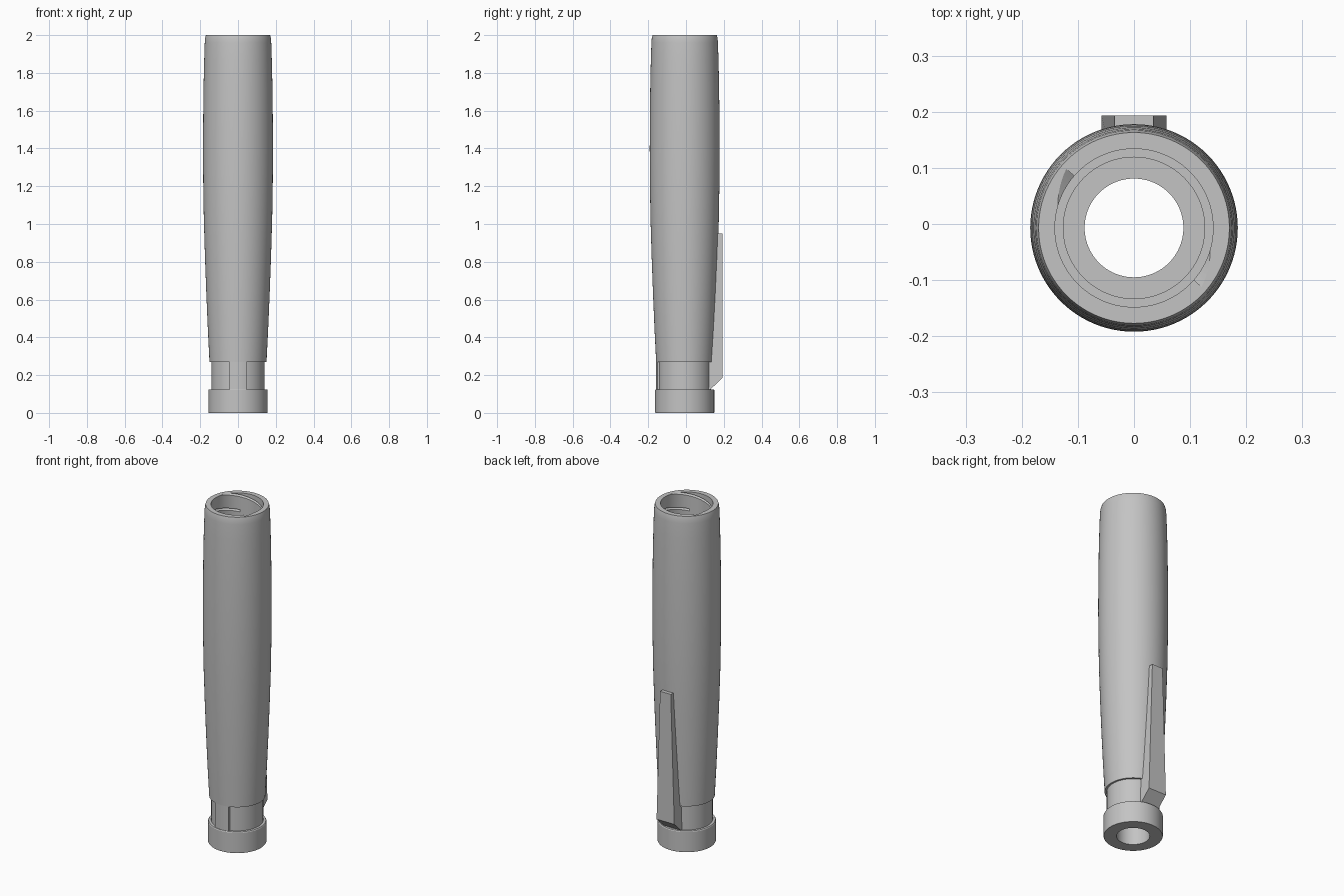
import bpy
import bmesh
from math import radians, sin, cos, asin, pi

cube = bpy.data.objects.get("Cube")
if cube:
    bpy.data.objects.remove(cube, do_unlink=True)

AXIS_Y = -0.007
SEGMENTS = 96

grey = bpy.data.materials.new("light_grey")
grey.use_nodes = True
colour = (0.55, 0.55, 0.55, 1)
grey.diffuse_color = colour
grey.node_tree.nodes["Principled BSDF"].inputs["Base Color"].default_value = colour


def finish(name, bm, y=0.0):
    bmesh.ops.recalc_face_normals(bm, faces=bm.faces)
    mesh = bpy.data.meshes.new(name)
    bm.to_mesh(mesh)
    bm.free()
    mesh.materials.append(grey)
    obj = bpy.data.objects.new(name, mesh)
    obj.location.y = y
    bpy.context.collection.objects.link(obj)
    return obj


def activate(obj):
    bpy.ops.object.select_all(action="DESELECT")
    obj.select_set(True)
    bpy.context.view_layer.objects.active = obj


def smooth(obj):
    activate(obj)
    bpy.ops.object.shade_smooth_by_angle(angle=radians(25))


def bridge(bm, rings, closed):
    """Join rings of vertices; cap the ends unless the rings close on themselves."""
    pairs = list(zip(rings, rings[1:]))
    if closed:
        pairs.append((rings[-1], rings[0]))
    else:
        bm.faces.new(rings[0])
        bm.faces.new(rings[-1])
    for a, b in pairs:
        for i in range(len(a)):
            j = (i + 1) % len(a)
            bm.faces.new((a[i], a[j], b[j], b[i]))


def lathe(name, profile):
    bm = bmesh.new()
    rings = []
    for s in range(SEGMENTS):
        t = 2 * pi * s / SEGMENTS
        rings.append([bm.verts.new((r * cos(t), r * sin(t), z)) for r, z in profile])
    bridge(bm, rings, True)
    return finish(name, bm, AXIS_Y)


def prism(name, lower, upper):
    """Solid between two matching outlines."""
    bm = bmesh.new()
    bridge(bm, [[bm.verts.new(p) for p in lower], [bm.verts.new(p) for p in upper]], False)
    return finish(name, bm)


# Hollow body: swelling outside, stepped bore inside
body = lathe("body", [
    (0.088, 0.27), (0.151, 0.27), (0.160, 0.45), (0.168, 0.64), (0.175, 0.83),
    (0.181, 1.03), (0.184, 1.22), (0.185, 1.40), (0.184, 1.58), (0.182, 1.74),
    (0.179, 1.87), (0.176, 1.96), (0.174, 1.985), (0.170, 2.0),
    (0.141, 2.0), (0.141, 1.8), (0.126, 1.8), (0.126, 1.3), (0.088, 1.3)])

# Two-start thread groove cut into the mouth
PITCH, DEPTH = 0.18, 0.02
for start in (139, 319):
    bm = bmesh.new()
    rings = []
    for step in range(-200, 41, 4):
        t = radians(start + step)
        z = 2 + PITCH * step / 360
        rings.append([bm.verts.new((r * cos(t), r * sin(t), h))
                      for r, h in ((0.13, z), (0.16, z), (0.13, z - DEPTH))])
    bridge(bm, rings, False)
    cutter = finish("thread_cutter", bm, AXIS_Y)
    cutter.hide_render = True
    activate(body)
    cut = body.modifiers.new("thread", "BOOLEAN")
    cut.operation = "DIFFERENCE"
    cut.solver = "EXACT"
    cut.object = cutter
    bpy.ops.object.modifier_apply(modifier=cut.name)
    bpy.data.objects.remove(cutter, do_unlink=True)
smooth(body)

# Narrow neck and end collar
smooth(lathe("neck", [(0.088, 0.12), (0.14, 0.12), (0.14, 0.27), (0.088, 0.27)]))
smooth(lathe("end_collar", [(0.088, 0), (0.155, 0), (0.157, 0.003), (0.157, 0.12),
                            (0.154, 0.125), (0.088, 0.125)]))

# Front key bridging the neck, flush with the body
half = asin(0.045 / 0.151)
outline = [(0.045, -0.11), (-0.045, -0.11)]
for i in range(9):
    t = -half + 2 * half * i / 8
    outline.append((0.151 * sin(t), AXIS_Y - 0.151 * cos(t)))
smooth(prism("front_key", [(x, y, 0.12) for x, y in outline],
             [(x, y, 0.275) for x, y in outline]))

# Back fin, widening downward with a bevelled foot
side = [(0.10, 0.125), (0.13, 0.125), (0.193, 0.185), (0.193, 0.95), (0.10, 0.95)]


def fin_half_width(z):
    return 0.058 - 0.023 * max(z - 0.185, 0) / 0.765


prism("back_fin", *[[(s * fin_half_width(z), y, z) for y, z in side] for s in (-1, 1)])
